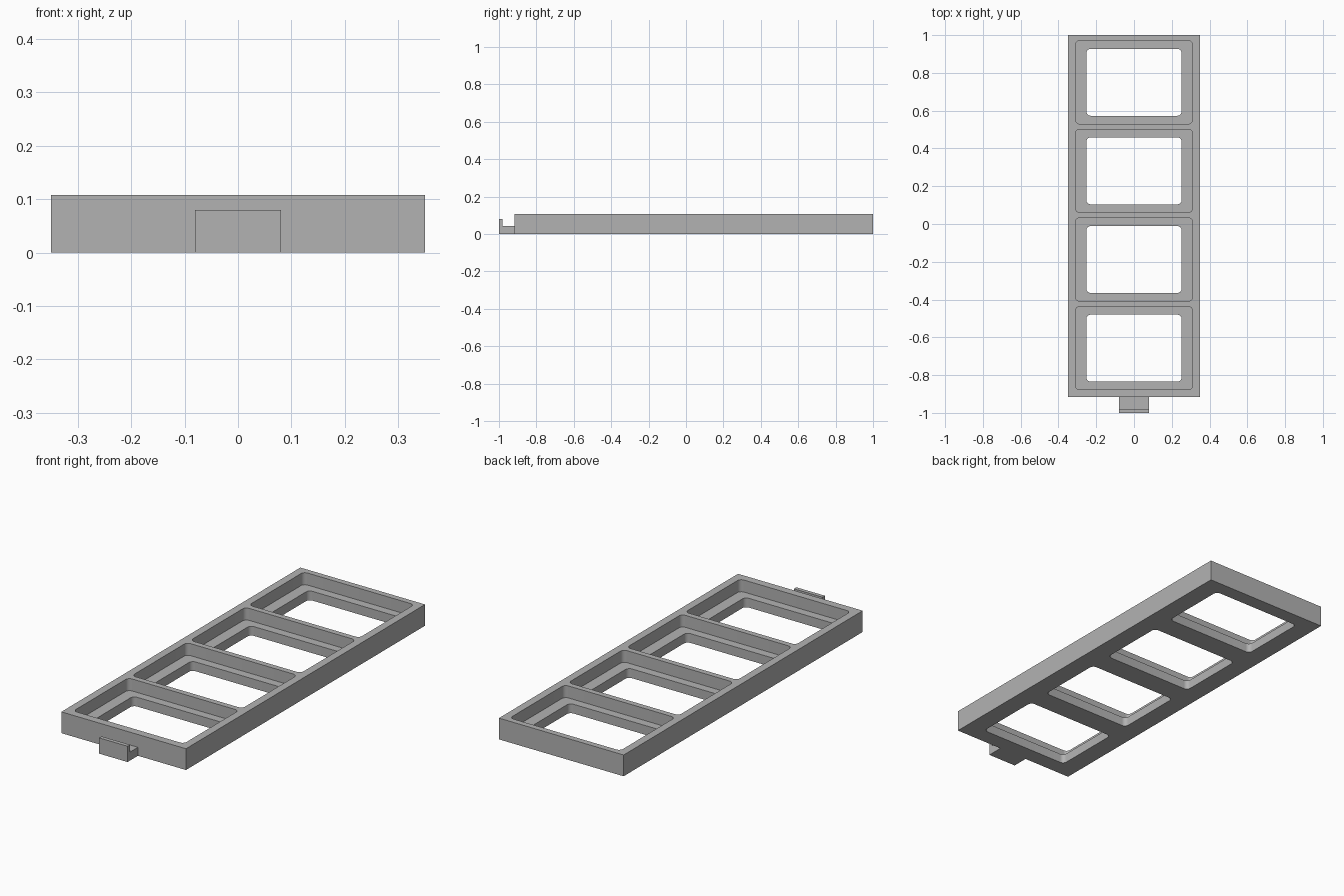
import bpy, bmesh

cube = bpy.data.objects.get("Cube")
if cube:
    bpy.data.objects.remove(cube, do_unlink=True)

grey = bpy.data.materials.new("plain grey")
grey.use_nodes = True
colour = (0.45, 0.45, 0.45, 1)
grey.diffuse_color = colour
grey.node_tree.nodes["Principled BSDF"].inputs["Base Color"].default_value = colour


def add_object(name, bm):
    bmesh.ops.recalc_face_normals(bm, faces=bm.faces)
    mesh = bpy.data.meshes.new(name)
    bm.to_mesh(mesh)
    bm.free()
    mesh.materials.append(grey)
    obj = bpy.data.objects.new(name, mesh)
    bpy.context.collection.objects.link(obj)
    return obj


def add_box(bm, x, y0, y1, z0, z1, radius=0):
    """Box symmetric in x, with optionally rounded upright edges."""
    verts = bmesh.ops.create_cube(bm, size=1)["verts"]
    for v in verts:
        v.co.x *= 2 * x
        v.co.y = y1 if v.co.y > 0 else y0
        v.co.z = z1 if v.co.z > 0 else z0
    if radius:
        upright = [e for e in {e for v in verts for e in v.link_edges}
                   if abs(e.verts[0].co.z - e.verts[1].co.z) > 0.01]
        bmesh.ops.bevel(bm, geom=upright, offset=radius, segments=6,
                        profile=0.5, affect='EDGES')


HEIGHT, LEDGE = 0.108, 0.047
FRONT, BACK = -0.917, 1.0
PITCH, FIRST = 0.469, -0.657

# Frame block
bm = bmesh.new()
add_box(bm, 0.35, FRONT, BACK, 0, HEIGHT)
frame = add_object("frame", bm)

# Cutters: a wide upper pocket and a smaller through window in each bay
cutters = []
for name, x, half, bottom in (("pocket_cutter", 0.31, 0.22, LEDGE),
                              ("window_cutter", 0.252, 0.177, -0.1)):
    bm = bmesh.new()
    for bay in range(4):
        y = FIRST + bay * PITCH
        add_box(bm, x, y - half, y + half, bottom, HEIGHT + 0.1, 0.022)
    cutter = add_object(name, bm)
    cutter.hide_render = True
    cutters.append(cutter)
    mod = frame.modifiers.new(name, 'BOOLEAN')
    mod.operation = 'DIFFERENCE'
    mod.solver = 'EXACT'
    mod.object = cutter

# Apply the cuts and discard the cutters
bpy.ops.object.select_all(action='DESELECT')
bpy.context.view_layer.objects.active = frame
frame.select_set(True)
for mod in list(frame.modifiers):
    bpy.ops.object.modifier_apply(modifier=mod.name)
for cutter in cutters:
    bpy.data.objects.remove(cutter, do_unlink=True)
bpy.ops.object.shade_smooth_by_angle(angle=0.6)

# Hooked front tab: an L profile extruded across x
profile = [(FRONT, 0), (-1, 0), (-1, 0.08), (-0.98, 0.08),
           (-0.98, 0.043), (FRONT, 0.043)]
bm = bmesh.new()
face = bm.faces.new([bm.verts.new((-0.08, y, z)) for y, z in profile])
side = bmesh.ops.extrude_face_region(bm, geom=[face])["geom"]
bmesh.ops.translate(bm, vec=(0.16, 0, 0),
                    verts=[v for v in side if isinstance(v, bmesh.types.BMVert)])
add_object("front_tab", bm)
